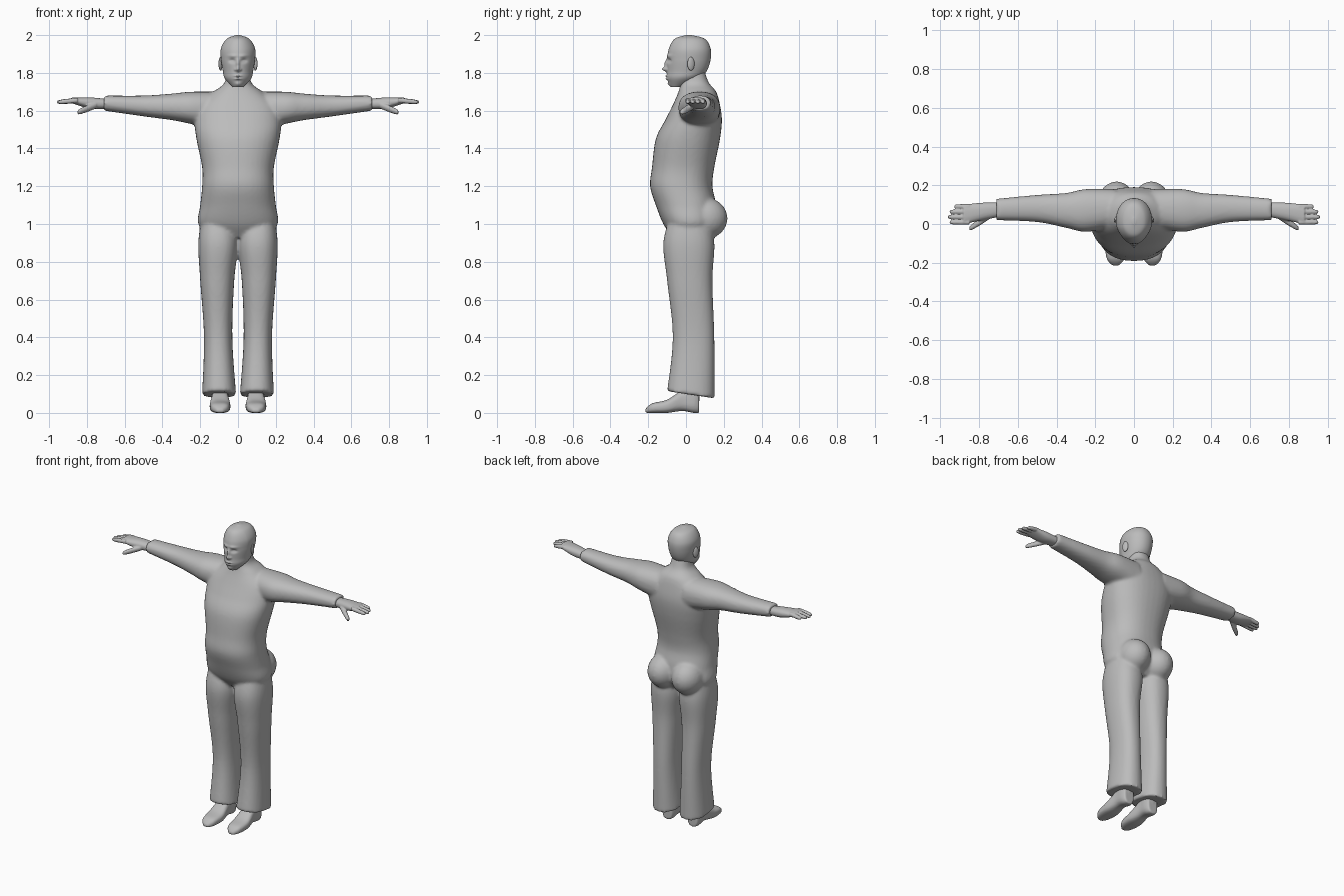
import bpy, bmesh, math
from mathutils import Matrix

if "Cube" in bpy.data.objects:
    bpy.data.objects.remove(bpy.data.objects["Cube"], do_unlink=True)

GREY = (.5, .5, .5, 1)
grey = bpy.data.materials.new("plain grey")
grey.use_nodes = True
grey.diffuse_color = GREY
grey.node_tree.nodes["Principled BSDF"].inputs["Base Color"].default_value = GREY

SIDES = {"left": 1, "right": -1}


def spline(stations, steps):
    """Rows that run smoothly through the given stations."""
    padded = [stations[0], *stations, stations[-1]]
    rows = []
    for before, start, end, after in zip(padded, padded[1:], padded[2:], padded[3:]):
        for step in range(steps):
            t = step / steps
            row = []
            for a, b, c, d in zip(before, start, end, after):
                leave, arrive = (c - a) / 2, (d - b) / 2
                ease = t * t * (3 - 2 * t)
                swing = t * (1 - t) * (leave * (1 - t) - arrive * t)
                row.append(b + (c - b) * ease + swing)
            rows.append(row)
    rows.append(stations[-1])
    return rows


def rounded(value, power):
    return math.copysign(abs(value) ** (2 / power), value)


def loft(bm, axis, stations, side=1, steps=8, segments=40, power=2.3):
    """Skin rounded sections; a row is the position, then low and high of both other axes."""
    rings = []
    for position, u_low, u_high, v_low, v_high in spline(stations, steps):
        ring = []
        for k in range(segments):
            angle = math.tau * k / segments
            u = (u_low + u_high + (u_high - u_low) * rounded(math.cos(angle), power)) / 2
            v = (v_low + v_high + (v_high - v_low) * rounded(math.sin(angle), power)) / 2
            place = {"x": (position, u, v), "y": (u, position, v), "z": (u, v, position)}
            x, y, z = place[axis]
            ring.append(bm.verts.new((x * side, y, z)))
        rings.append(ring)
    for lower, upper in zip(rings, rings[1:]):
        for k in range(segments):
            bm.faces.new((lower[k - 1], lower[k], upper[k], upper[k - 1]))
    bm.faces.new(rings[0])
    bm.faces.new(rings[-1])
    return [vert for ring in rings for vert in ring]


def both_halves(rows):
    """Widen (height, half width, front, back) rows to full sections."""
    return [(height, -half, half, front, back) for height, half, front, back in rows]


def ball(bm, centre, radii, turn=0):
    matrix = Matrix.Translation(centre) @ Matrix.Rotation(turn, 4, "Z") @ Matrix.Diagonal((*radii, 1))
    bmesh.ops.create_uvsphere(bm, u_segments=24, v_segments=16, radius=1, matrix=matrix)


def finger(bm, root, tip, radius, side):
    """Tapering round finger from root to tip."""
    rows = []
    for along, thickness in ((0, 1), (.5, 1), (.9, .8), (1, .4)):
        x, y, z = (a + (b - a) * along for a, b in zip(root, tip))
        r = radius * thickness
        rows.append((x, y - r, y + r, z - r, z + r))
    loft(bm, "x", rows, side, segments=16, power=2)


def finish(bm, name):
    bmesh.ops.recalc_face_normals(bm, faces=bm.faces)
    mesh = bpy.data.meshes.new(name)
    bm.to_mesh(mesh)
    bm.free()
    mesh.materials.append(grey)
    mesh.shade_smooth()
    obj = bpy.data.objects.new(name, mesh)
    bpy.context.collection.objects.link(obj)
    return obj


def fuse(obj, voxel, softness):
    """Melt overlapping lofts into one skin."""
    remesh = obj.modifiers.new("fuse", "REMESH")
    remesh.mode = "VOXEL"
    remesh.voxel_size = voxel
    remesh.use_smooth_shade = True
    soften = obj.modifiers.new("soften", "SMOOTH")
    soften.factor = .5
    soften.iterations = softness


# Clothed body: torso with neck, sleeves, trouser legs and seat in one skin
bm = bmesh.new()
torso = [(.93, .14, -.07, .11), (1, .21, -.12, .16), (1.1, .2, -.16, .16), (1.2, .19, -.19, .14),
         (1.3, .19, -.18, .15), (1.45, .22, -.16, .18), (1.55, .23, -.11, .19), (1.63, .21, -.07, .18),
         (1.7, .13, -.04, .16), (1.75, .07, -.03, .12), (1.84, .06, -.03, .09)]
sleeve = [(.1, -.02, .18, 1.5, 1.7), (.25, -.04, .18, 1.53, 1.7), (.35, -.02, .16, 1.55, 1.69),
          (.5, .01, .15, 1.57, 1.68), (.71, .02, .13, 1.6, 1.68)]
leg = [(.1, .01, .19, -.1, .15), (.4, .03, .18, -.07, .15), (.7, .02, .2, -.1, .14),
       (.9, 0, .21, -.12, .15), (1.05, .03, .19, -.08, .12)]
loft(bm, "z", both_halves(torso))
for side in SIDES.values():
    loft(bm, "x", sleeve, side)
    for vert in loft(bm, "z", leg, side):
        hem = max(0, 1 - vert.co.z / .4)
        vert.co.z -= .2 * vert.co.y * hem   # hem slopes down to the heel
    ball(bm, (side * .09, .1, 1.03), (.1, .12, .11))
fuse(finish(bm, "clothed_body"), .01, 4)

# Head: egg form with the features pushed out of the face
bm = bmesh.new()
skull = [(1.725, .03, -.08, -.02), (1.77, .07, -.1, .07), (1.81, .08, -.1, .11), (1.87, .09, -.1, .13),
         (1.93, .09, -.09, .13), (1.98, .06, -.06, .1), (2, .01, 0, .03)]
features = {  # sideways place, height, half width, half height, push
    "nose": (0, 1.82, .01, .013, -.025),
    "nose bridge": (0, 1.85, .009, .02, -.013),
    "nostril": (.016, 1.817, .006, .007, -.008),
    "eye socket": (.034, 1.864, .017, .01, .013),
    "eyeball": (.034, 1.862, .01, .005, -.005),
    "brow": (.03, 1.89, .025, .008, -.006),
    "upper lip": (0, 1.784, .02, .005, -.009),
    "lower lip": (0, 1.768, .02, .005, -.009),
    "chin": (0, 1.74, .02, .012, -.008)}
for vert in loft(bm, "z", both_halves(skull), steps=14, segments=112, power=2.1):
    x, y, z = vert.co
    for place, height, wide, tall, push in features.values():
        distance = math.hypot((abs(x) - place) / wide, (z - height) / tall)
        if y < 0:
            vert.co.y += push * math.exp(-distance * distance) * min(1, -y / .06)
    vert.co.x *= 1 + 1.3 * min(0, y + .02)   # the face is narrower than the skull
finish(bm, "head")

# Ears
bm = bmesh.new()
for side in SIDES.values():
    ball(bm, (side * .092, .026, 1.848), (.009, .02, .036), side * .4)
finish(bm, "ears")

# Hands: palm, four fingers and a thumb
palm = [(.68, .04, .11, 1.61, 1.66), (.78, .02, .11, 1.61, 1.67), (.88, 0, .1, 1.64, 1.67)]
for label, side in SIDES.items():
    bm = bmesh.new()
    loft(bm, "x", palm, side)
    for k in range(4):
        y = .09 - .027 * k
        finger(bm, (.85, y, 1.655), (.96 - .008 * (k - 2) ** 2, y, 1.645), .013, side)
    finger(bm, (.75, .04, 1.63), (.85, -.024, 1.59), .018, side)
    fuse(finish(bm, label + "_hand"), .0045, 3)

# Shoes: low toe rising to an ankle inside the hem
shoe = [(-.215, .08, .11, 0, .02), (-.18, .05, .14, 0, .05), (-.1, .04, .15, 0, .07),
        (-.02, .05, .14, .01, .12), (.04, .05, .14, 0, .13), (.07, .06, .13, 0, .12)]
ankle = [(.06, .05, .14, -.02, .07), (.18, .05, .14, -.04, .08)]
for label, side in SIDES.items():
    bm = bmesh.new()
    loft(bm, "y", shoe, side, power=2.8)
    loft(bm, "z", ankle, side)
    fuse(finish(bm, label + "_shoe"), .006, 3)
